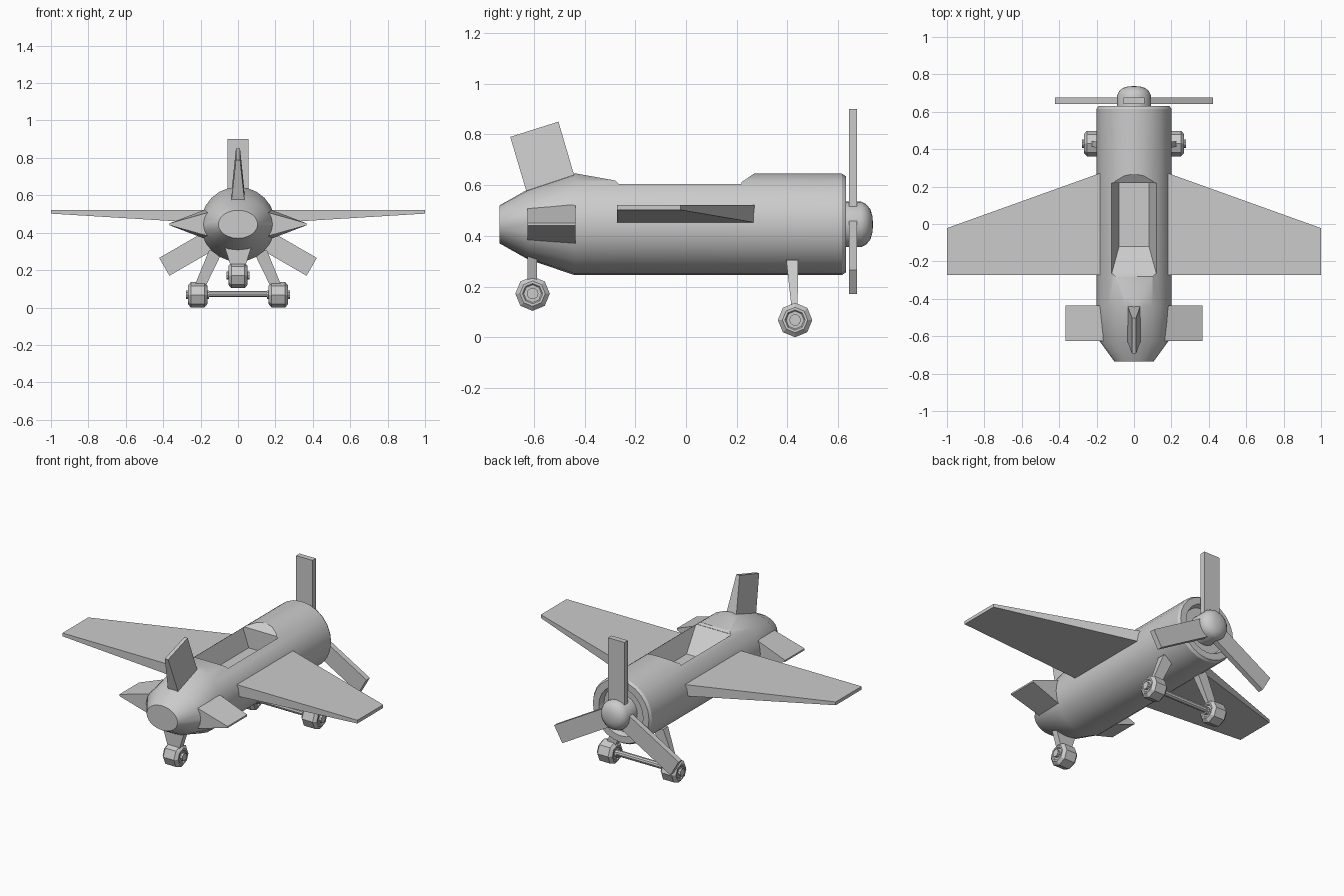
import bpy, bmesh
from math import sin, cos, pi, radians

if "Cube" in bpy.data.objects:
    bpy.data.objects.remove(bpy.data.objects["Cube"])

CZ = 0.445  # height of the fuselage axis


def loft(name, rings, mirror=False, smooth=False):
    """Skin a list of equal-length point rings and cap both ends."""
    bm = bmesh.new()
    vs = [[bm.verts.new(p) for p in ring] for ring in rings]
    n = len(vs[0])
    for a, b in zip(vs, vs[1:]):
        for i in range(n):
            j = (i + 1) % n
            bm.faces.new((a[i], a[j], b[j], b[i]))
    bm.faces.new(vs[0][::-1])
    bm.faces.new(vs[-1])
    bmesh.ops.recalc_face_normals(bm, faces=bm.faces)
    me = bpy.data.meshes.new(name)
    bm.to_mesh(me)
    bm.free()
    ob = bpy.data.objects.new(name, me)
    bpy.context.collection.objects.link(ob)
    if mirror:
        ob.modifiers.new("Mirror", 'MIRROR')
    if smooth:
        smooth_shade(ob)
    return ob


def activate(ob):
    bpy.ops.object.select_all(action='DESELECT')
    ob.select_set(True)
    bpy.context.view_layer.objects.active = ob


def smooth_shade(ob):
    activate(ob)
    bpy.ops.object.shade_smooth_by_angle(angle=radians(28))


def ring_y(y, rx, rz, n):
    return [(rx * cos(2 * pi * i / n), y, CZ + rz * sin(2 * pi * i / n)) for i in range(n)]


def ring_x(x, y, z, r, n):
    return [(x, y + r * cos(2 * pi * i / n), z + r * sin(2 * pi * i / n)) for i in range(n)]


def rect_z(x0, x1, y0, y1, z):
    return [(x0, y0, z), (x1, y0, z), (x1, y1, z), (x0, y1, z)]


def rect_x(x, y0, y1, z0a, z1a, z0b, z1b):
    return [(x, y0, z0a), (x, y1, z0b), (x, y1, z1b), (x, y0, z1a)]


def cut(ob, cutter):
    m = ob.modifiers.new("Cut", 'BOOLEAN')
    m.operation, m.solver, m.object = 'DIFFERENCE', 'EXACT', cutter
    activate(ob)
    bpy.ops.object.modifier_apply(modifier=m.name)
    bpy.data.objects.remove(cutter)


# Fuselage with tapered tail and recessed nose
hull = [(-0.735, 0.105, 0.075), (-0.625, 0.185, 0.137), (-0.44, 0.2, 0.2), (0.615, 0.2, 0.2),
        (0.63, 0.19, 0.19), (0.63, 0.15, 0.15), (0.595, 0.14, 0.14)]
fuselage = loft("fuselage", [ring_y(y, a, b, 24) for y, a, b in hull])

# Cockpit: lowered rim, then sloped tub
rim = [(0.21, 0.605), (0.275, 0.65), (0.275, 0.8), (-0.44, 0.8), (-0.44, 0.647),
       (-0.28, 0.618), (-0.265, 0.605)]
cut(fuselage, loft("rim_cutter", [[(x, y, z) for y, z in rim] for x in (-0.3, 0.3)]))
cut(fuselage, loft("tub_cutter", [rect_z(-0.08, 0.08, -0.12, 0.218, 0.49),
                                  rect_z(-0.12, 0.12, -0.268, 0.218, 0.606),
                                  rect_z(-0.12, 0.12, -0.268, 0.218, 0.612)]))
smooth_shade(fuselage)

# Wings and tailplane
loft("wing", [rect_x(0.15, -0.272, 0.283, 0.45, 0.522, 0.45, 0.522),
              rect_x(1.0, -0.272, -0.022, 0.502, 0.522, 0.502, 0.522)], mirror=True)
loft("tailplane", [rect_x(0.15, -0.625, -0.435, CZ - 0.066, CZ + 0.066, CZ - 0.088, CZ + 0.088),
                   rect_x(0.367, -0.625, -0.435, CZ - 0.005, CZ + 0.005, CZ - 0.005, CZ + 0.005)],
     mirror=True)

# Tail fin
loft("tail_fin", [
    [(-0.042, -0.61, 0.51), (0.042, -0.61, 0.51), (0.042, -0.415, 0.55), (-0.042, -0.415, 0.55)],
    [(-0.011, -0.693, 0.79), (0.011, -0.693, 0.79), (0.011, -0.503, 0.85), (-0.011, -0.503, 0.85)]])

# Spinner
spin = [(0.60, 0.09), (0.69, 0.09), (0.71, 0.08), (0.727, 0.06), (0.735, 0.032), (0.737, 0.008)]
loft("spinner", [ring_y(y, r, r, 20) for y, r in spin], smooth=True)

# Propeller blades
for k in range(3):
    a = radians(90 + 120 * k)
    rings = []
    for r in (0.03, 0.455):
        rings.append([(r * cos(a) - w * sin(a), y, CZ + r * sin(a) + w * cos(a))
                      for w, y in ((-0.055, 0.642), (0.055, 0.642), (0.055, 0.675), (-0.055, 0.675))])
    loft(f"propeller_blade_{k + 1}", rings)


# Octagonal wheels with chamfered edges and protruding hubs
def wheel(name, x, y, z, mirror):
    prof = [(-0.046, 0.035), (-0.052, 0.04), (-0.052, 0.05), (-0.036, 0.068)]
    prof += [(-w, r) for w, r in prof[::-1]]
    loft(name, [ring_x(x + w, y, z, r, 8) for w, r in prof], mirror)
    loft(name + "_hub", [ring_x(x + w, y, z, 0.023, 10) for w in (-0.062, 0.062)], mirror)


wheel("main_wheel", 0.216, 0.43, 0.068, True)
wheel("tail_wheel", 0.0, -0.605, 0.172, False)

# Landing gear struts and axle
loft("main_strut", [rect_z(0.175, 0.235, 0.417, 0.44, 0.11),
                    rect_z(0.08, 0.155, 0.395, 0.442, 0.305)], mirror=True)
loft("tail_strut", [rect_z(-0.032, 0.032, -0.625, -0.587, 0.2),
                    rect_z(-0.075, 0.075, -0.625, -0.587, 0.335)])
loft("axle", [ring_x(x, 0.43, 0.072, 0.018, 10) for x in (-0.2, 0.2)], smooth=True)
